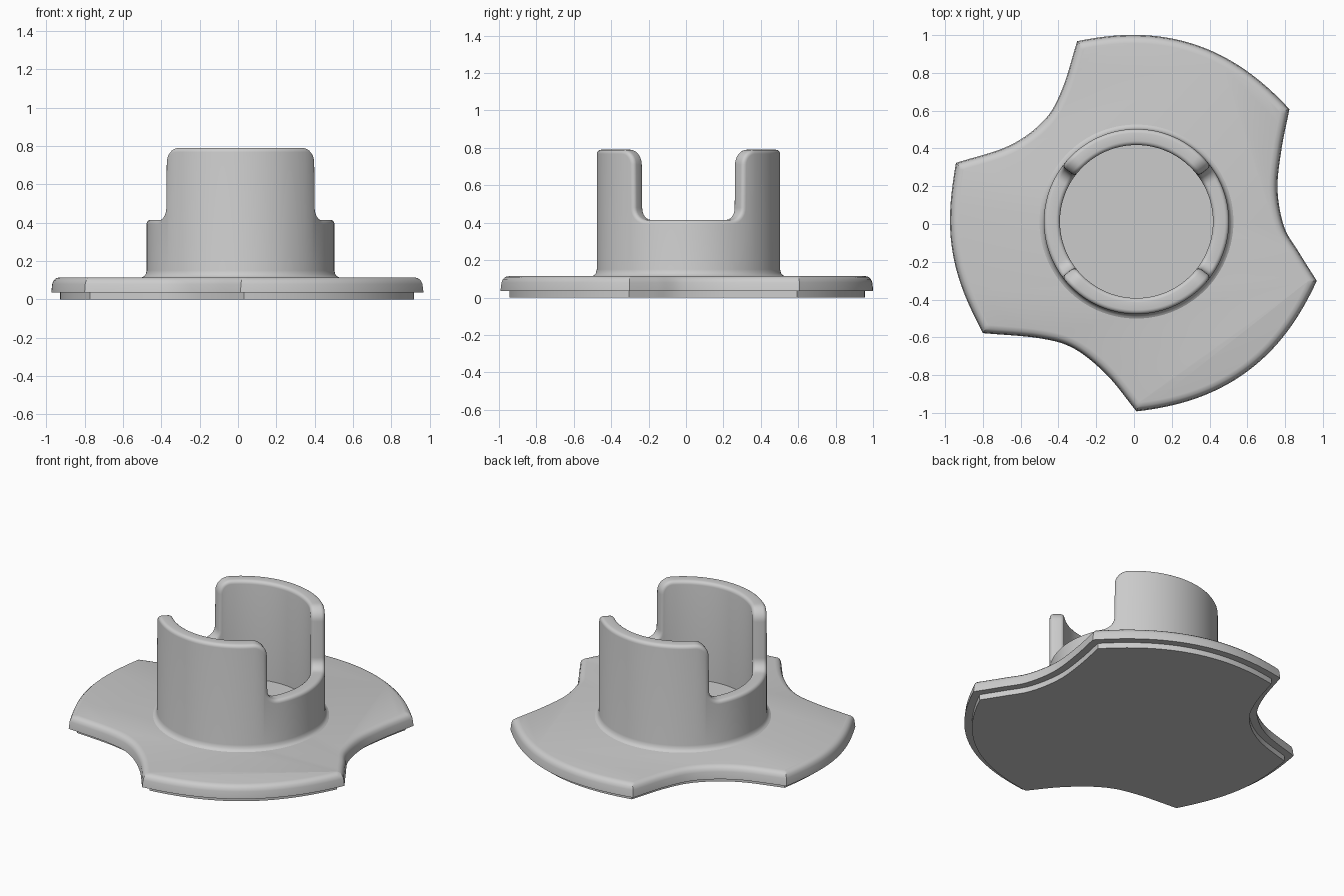
import bpy, bmesh
from math import sin, cos, pi, radians, atan2, hypot
from mathutils import Vector

if "Cube" in bpy.data.objects:
    bpy.data.objects.remove(bpy.data.objects["Cube"])

CX, CY = 0.013, 0.013


def loft(name, rows, cap):
    """Bridge closed loops of points; optionally cap both ends."""
    bm = bmesh.new()
    vs = [[bm.verts.new(p) for p in row] for row in rows]
    n = len(rows[0])
    for a, b in zip(vs, vs[1:]):
        for i in range(n):
            j = (i + 1) % n
            bm.faces.new((a[i], a[j], b[j], b[i]))
    if cap:
        bm.faces.new(vs[0][::-1])
        bm.faces.new(vs[-1])
    me = bpy.data.meshes.new(name)
    bm.to_mesh(me)
    bm.free()
    ob = bpy.data.objects.new(name, me)
    bpy.context.collection.objects.link(ob)
    bpy.ops.object.select_all(action='DESELECT')
    ob.select_set(True)
    bpy.context.view_layer.objects.active = ob
    bpy.ops.object.shade_smooth_by_angle(angle=radians(35))
    return ob


def spline(pts, steps=8):
    """Catmull-Rom curve through the points, last point left out."""
    p = [Vector(q) for q in pts]
    p = [2 * p[0] - p[1]] + p + [2 * p[-1] - p[-2]]
    out = []
    for a, b, c, d in zip(p, p[1:], p[2:], p[3:]):
        for k in range(steps):
            t = k / steps
            out.append(0.5 * (2 * b + (c - a) * t + (2 * a - 5 * b + 4 * c - d) * t * t
                              + (3 * b - a - 3 * c + d) * t ** 3))
    return out


def lobe(a0, a1, steps=32):
    out = []
    for k in range(steps + 1):
        t = k / steps
        r = 0.987 + 0.018 * (2 * t - 1) ** 4
        a = radians(a0 + (a1 - a0) * t)
        out.append(Vector((CX + r * cos(a), CY + r * sin(a))))
    return out


def inset(loop, d):
    """Mitred inward offset of a counter-clockwise loop."""
    out = []
    n = len(loop)
    for i, p in enumerate(loop):
        e1 = (p - loop[i - 1]).normalized()
        e2 = (loop[(i + 1) % n] - p).normalized()
        n1, n2 = Vector((-e1.y, e1.x)), Vector((-e2.y, e2.x))
        out.append(p + (n1 + n2) * d / (1 + n1.dot(n2)))
    return out


# Base plate: three round lobes joined by three concave notches
lobes = [lobe(36.3, 108.2), lobe(162, 216), lobe(270, 341.8)]
notches = [
    [(-0.38, 0.715), (-0.475, 0.55), (-0.66, 0.415)],
    [(-0.50, -0.605), (-0.317, -0.66), (-0.143, -0.80)],
    [(0.873, -0.15), (0.795, -0.015), (0.76, 0.18), (0.78, 0.39)],
]
outline = []
for i in range(3):
    outline += lobes[i][:-1]
    outline += spline([lobes[i][-1]] + notches[i] + [lobes[(i + 1) % 3][0]])
section = [(0.045, 0), (0.045, 0.035), (0, 0.035), (0.005, 0.08),
           (0.012, 0.098), (0.025, 0.11), (0.045, 0.115)]
loft("base_plate", [[(p.x, p.y, z) for p in inset(outline, d)] for d, z in section], True)

# Collar: ring with two tall walls and two slots, from an unrolled top contour
RO, RI = 0.49, 0.405
RM = (RO + RI) / 2
LOW, HIGH = 0.415, 0.79
edge = RM * radians(53.5)
S = RM * pi / 2
rc, rf, rnd = 0.08, 0.065, 0.022
quarter = []
for k in range(17):
    quarter.append(((edge - rc) * k / 17, HIGH, 0, 1))
for k in range(9):
    a = pi / 2 * (1 - k / 8)
    quarter.append((edge - rc + rc * cos(a), HIGH - rc + rc * sin(a), cos(a), sin(a)))
for k in range(9):
    a = pi + pi / 2 * k / 8
    quarter.append((edge + 0.003 + rf + rf * cos(a), LOW + rf + rf * sin(a), -cos(a), -sin(a)))
start = edge + 0.003 + rf
for k in range(1, 9):
    quarter.append((start + (S - start) * k / 8, LOW, 0, 1))
half = quarter + [(2 * S - u, z, -nu, nz) for u, z, nu, nz in quarter[-2:0:-1]]
contour = half + [(u + 2 * S, z, nu, nz) for u, z, nu, nz in half]


def ring_point(u, r, z):
    a = pi / 2 + u / RM
    return (CX + r * cos(a), CY + r * sin(a), z)


def flat_row(r, z):
    return [ring_point(u - nu * rnd, r, z) for u, zz, nu, nz in contour]


def edge_row(r, drop):
    return [ring_point(u - nu * drop, r, z - nz * drop) for u, z, nu, nz in contour]


rows = [flat_row(0.52, 0.112), flat_row(0.505, 0.119), flat_row(0.495, 0.13), flat_row(RO, 0.15)]
arc = [pi / 2 * k / 4 for k in range(5)]
rows += [edge_row(RO - rnd * (1 - cos(a)), rnd * (1 - sin(a))) for a in arc]
rows += [edge_row(RI + rnd * (1 - cos(a)), rnd * (1 - sin(a))) for a in reversed(arc)]
rows.append(flat_row(RI, 0.10))
loft("collar", rows, False)

# Floor inside the collar
N = 64
loft("collar_floor", [[(CX + 0.41 * cos(2 * pi * i / N), CY + 0.41 * sin(2 * pi * i / N), z)
                       for i in range(N)] for z in (0.08, 0.16)], True)
